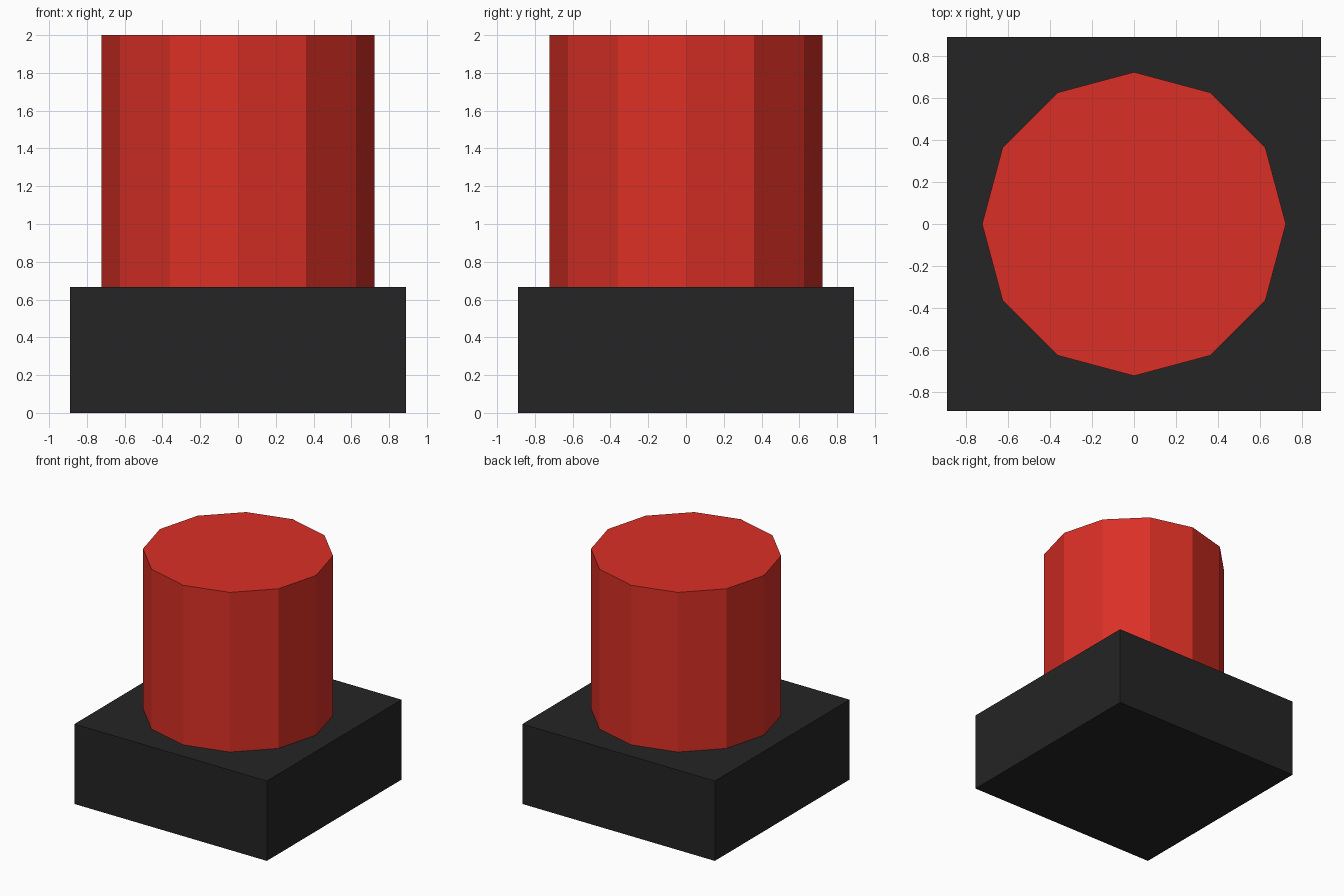
import bpy

if "Cube" in bpy.data.objects:
    bpy.data.objects.remove(bpy.data.objects["Cube"])


def material(name, rgb):
    m = bpy.data.materials.new(name)
    m.diffuse_color = (*rgb, 1.0)
    m.use_nodes = True
    m.node_tree.nodes["Principled BSDF"].inputs["Base Color"].default_value = m.diffuse_color
    return m


black = material("black", (0.018, 0.018, 0.018))
red = material("red", (0.70, 0.029, 0.019))

BASE_WIDTH, BASE_HEIGHT = 1.778, 0.667
CAP_RADIUS, TOP = 0.722, 2.0

# Square base block
bpy.ops.mesh.primitive_cube_add(size=1, location=(0, 0, BASE_HEIGHT / 2))
base = bpy.context.object
base.name = "base"
base.scale = (BASE_WIDTH, BASE_WIDTH, BASE_HEIGHT)
base.data.materials.append(black)

# Twelve-sided button standing on the base, corners on the x and y axes
bpy.ops.mesh.primitive_cylinder_add(
    vertices=12, radius=CAP_RADIUS, depth=TOP - BASE_HEIGHT,
    location=(0, 0, (TOP + BASE_HEIGHT) / 2))
button = bpy.context.object
button.name = "button"
button.data.materials.append(red)
